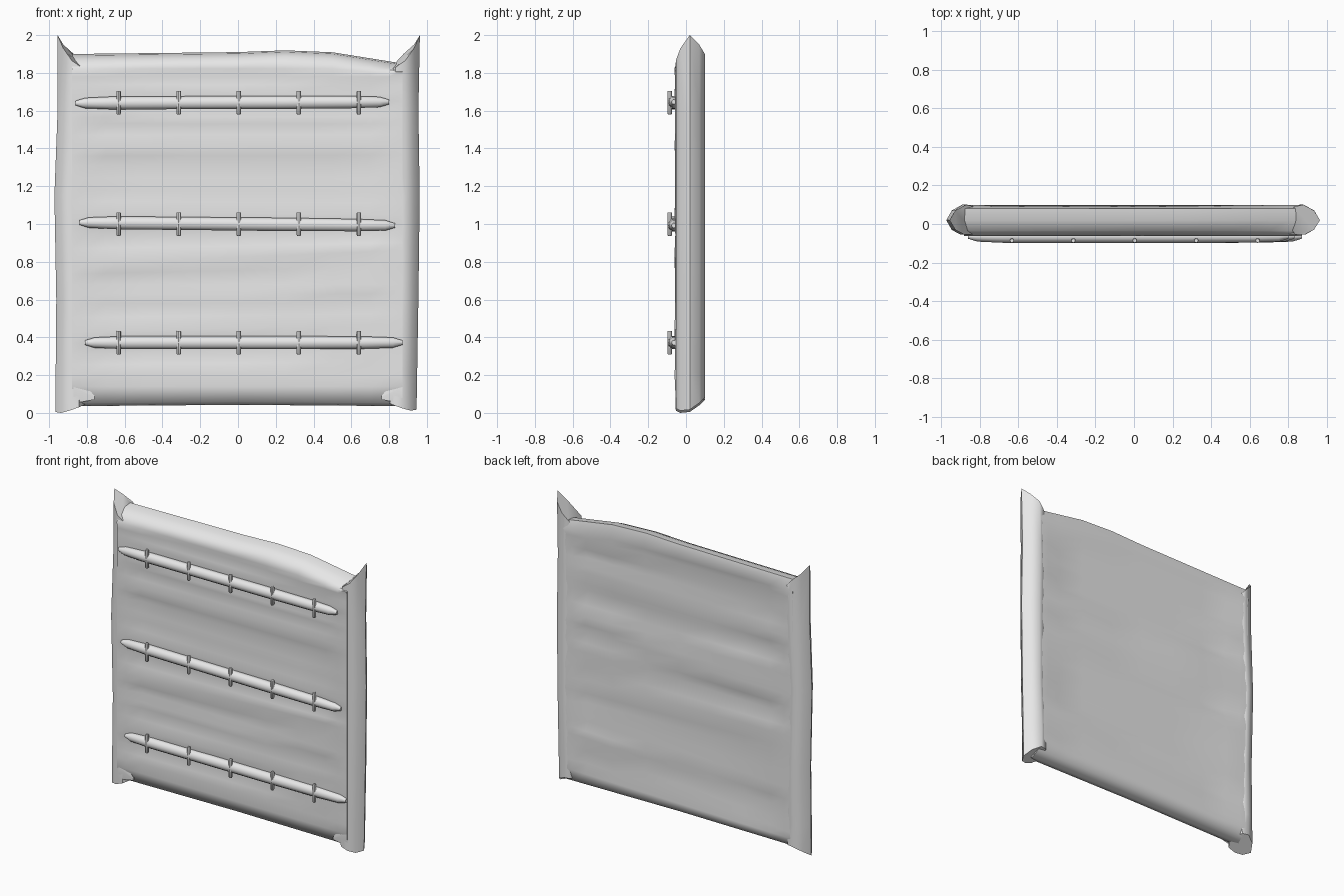
import bpy, math, random

if "Cube" in bpy.data.objects:
    bpy.data.objects.remove(bpy.data.objects["Cube"])

random.seed(4)

grey = bpy.data.materials.new("weathered grey")
grey.diffuse_color = (0.8, 0.8, 0.8, 1)
grey.use_nodes = True
grey.node_tree.nodes["Principled BSDF"].inputs["Base Color"].default_value = grey.diffuse_color


def lerp(table, x):
    """Piecewise linear lookup in a list of (position, value)."""
    for (a, va), (b, vb) in zip(table, table[1:]):
        if x <= b:
            t = max(0, (x - a) / (b - a))
            return va + (vb - va) * t
    return table[-1][1]


def loft(name, rings, angle=55):
    """Skin equal-length closed rings and cap both ends."""
    n = len(rings[0])
    verts = [p for ring in rings for p in ring]
    faces = [(i * n + j, i * n + (j + 1) % n, (i + 1) * n + (j + 1) % n, (i + 1) * n + j)
             for i in range(len(rings) - 1) for j in range(n)]
    faces.append(tuple(reversed(range(n))))
    faces.append(tuple(range(len(verts) - n, len(verts))))
    mesh = bpy.data.meshes.new(name)
    mesh.from_pydata(verts, [], faces)
    mesh.materials.append(grey)
    obj = bpy.data.objects.new(name, mesh)
    bpy.context.collection.objects.link(obj)
    bpy.ops.object.select_all(action='DESELECT')
    obj.select_set(True)
    bpy.context.view_layer.objects.active = obj
    bpy.ops.object.mode_set(mode='EDIT')
    bpy.ops.mesh.select_all(action='SELECT')
    bpy.ops.mesh.normals_make_consistent(inside=False)
    bpy.ops.object.mode_set(mode='OBJECT')
    bpy.ops.object.shade_smooth_by_angle(angle=math.radians(angle))
    return obj


# Wall of stacked logs: grooves as (height at left, height at right, depth)
FRONT = [(.20, .20, .012), (.31, .34, .03), (.43, .47, .012), (.58, .58, .02),
         (.68, .68, .025), (.79, .86, .012), (.95, .94, .032), (1.06, 1.05, .012),
         (1.18, 1.17, .02), (1.31, 1.31, .025), (1.41, 1.42, .012),
         (1.53, 1.53, .02), (1.60, 1.61, .025), (1.70, 1.69, .012), (1.78, 1.78, .022)]
BACK = [(.16, .22, .02), (.30, .40, .03), (.46, .50, .025), (.66, .62, .03),
        (.82, .78, .02), (.95, .98, .035), (1.10, 1.12, .025), (1.24, 1.22, .03),
        (1.38, 1.40, .035), (1.50, 1.52, .025), (1.64, 1.62, .03), (1.78, 1.76, .025)]
TOP = [(-.88, 1.90), (0, 1.91), (.4, 1.925), (.87, 1.85)]
STATIONS = [-.88, -.81, -.7, -.5, -.25, 0, .25, .5, .7, .8, .87]


def groove_points(grooves, spans, x, surface, inward):
    """Alternating crests and grooves of one wall side, from bottom to top."""
    t = (x + .88) / 1.75
    zs = [a + (b - a) * t for a, b, _ in grooves]
    edges = [.08] + zs + [1.865 if x < .6 else 1.83]
    pts = []
    for i, z in enumerate(zs):
        lo, hi = spans[i]
        fade = 1 if lo <= x <= hi else .35
        if abs(x) > .79:
            fade = .15
        pts.append((x, surface + inward * .003, (edges[i] + z) / 2))
        pts.append((x, surface + inward * grooves[i][2] * fade * 1.15, z))
    pts.append((x, surface, (zs[-1] + edges[-1]) / 2))
    return pts


def spans(count):
    return [(random.choice([-.8, -.75, -.55, -.1]), random.choice([.75, .72, .8, .4]))
            for _ in range(count)]


front_spans, back_spans = spans(len(FRONT)), spans(len(BACK))
rings = []
for x in STATIONS:
    top = lerp(TOP, x)
    bottom = .035 + .015 * (1 - abs(x)) * .5
    ring = [(x, -.03, bottom + .015)]
    ring += groove_points(FRONT, front_spans, x, -.062, 1)
    ring += [(x, -.035, top - .035), (x, .02, top - .008), (x, .08, top)]
    ring += groove_points(BACK, back_spans, x, .098, -1)[::-1]
    ring += [(x, .075, bottom + .03), (x, .02, bottom)]
    rings.append(ring)
loft("log_wall", rings, 65)

# Upright side posts with slanted, pointed tops; section as (inset from outside, y)
SECTION = [(0, .02), (.03, -.03), (.075, -.054), (.125, -.055),
           (.17, .01), (.13, .09), (.085, .1), (.03, .07)]
TOP_Z = [2.0, 1.93, 1.865, 1.83, 1.81, 1.85, 1.90, 1.95]
BASE_Z = [.005, .0, .012, .03, .05, .07, .07, .04]
OUTER = {-1: [(0, .967), (.6, .962), (1.15, .972), (1.6, .955), (2, .955)],
         1: [(0, .945), (.6, .955), (1.15, .962), (1.6, .955), (2, .963)]}
for side, label in ((-1, "left_post"), (1, "right_post")):
    rings = []
    for k, level in enumerate((0, .22, .6, 1.15, 1.6, 1.8)):
        ring = []
        for j, (inset, y) in enumerate(SECTION):
            z = BASE_Z[j] if k == 0 else TOP_Z[j] if k == 5 else level
            if side == 1 and k == 0:
                z += .012
            w = 1 if k in (0, 5) else random.uniform(.92, 1.08)
            ring.append((side * (lerp(OUTER[side], z) - inset * w), y, z))
        rings.append(ring)
    loft(label, rings)

# Gussets bridging posts and wall at the corners
for side, label in ((-1, "left"), (1, "right")):
    for z0, z1, end in ((.05, .22, "lower"), (1.66, 1.82, "upper")):
        outer = [(side * .87, -.052, z0), (side * .87, -.058, (z0 + z1) / 2),
                 (side * .87, -.052, z1), (side * .87, 0, (z0 + z1) / 2)]
        zm = z0 + .03 if end == "lower" else z1 - .02
        inner = [(side * .76, -.05, zm - .01), (side * .76, -.054, zm),
                 (side * .76, -.05, zm + .01), (side * .76, -.03, zm)]
        loft(f"{label}_{end}_gusset", [outer, inner])

# Front rails: tapered poles, with vertical pegs running behind their bulge
RAILS = [("upper", 1.643, -.86, .80, .003), ("middle", 1.0, -.84, .83, -.008),
         ("lower", .372, -.81, .87, .0)]
for label, z, x0, x1, tilt in RAILS:
    rings = []
    steps = [0, .03, .12, .35, .65, .88, .97, 1]
    sizes = [.35, .8, 1, 1, 1.02, .95, .8, .35]
    for t, s in zip(steps, sizes):
        cz = z + tilt * (t - .5) * 2
        rings.append([(x0 + (x1 - x0) * t,
                       -.064 + .034 * s * math.cos(a * math.tau / 10),
                       cz + .036 * s * math.sin(a * math.tau / 10)) for a in range(10)])
    loft(label + "_rail", rings)
    for i in range(5):
        px = -.632 + .318 * i
        rings = []
        for dz, r in ((-.064, .008), (-.058, .012), (.058, .012), (.062, .010)):
            rings.append([(px + r * math.cos(a * math.tau / 8),
                           -.086 + r * math.sin(a * math.tau / 8), z + dz)
                          for a in range(8)])
        loft(f"{label}_peg_{i + 1}", rings, 35)
